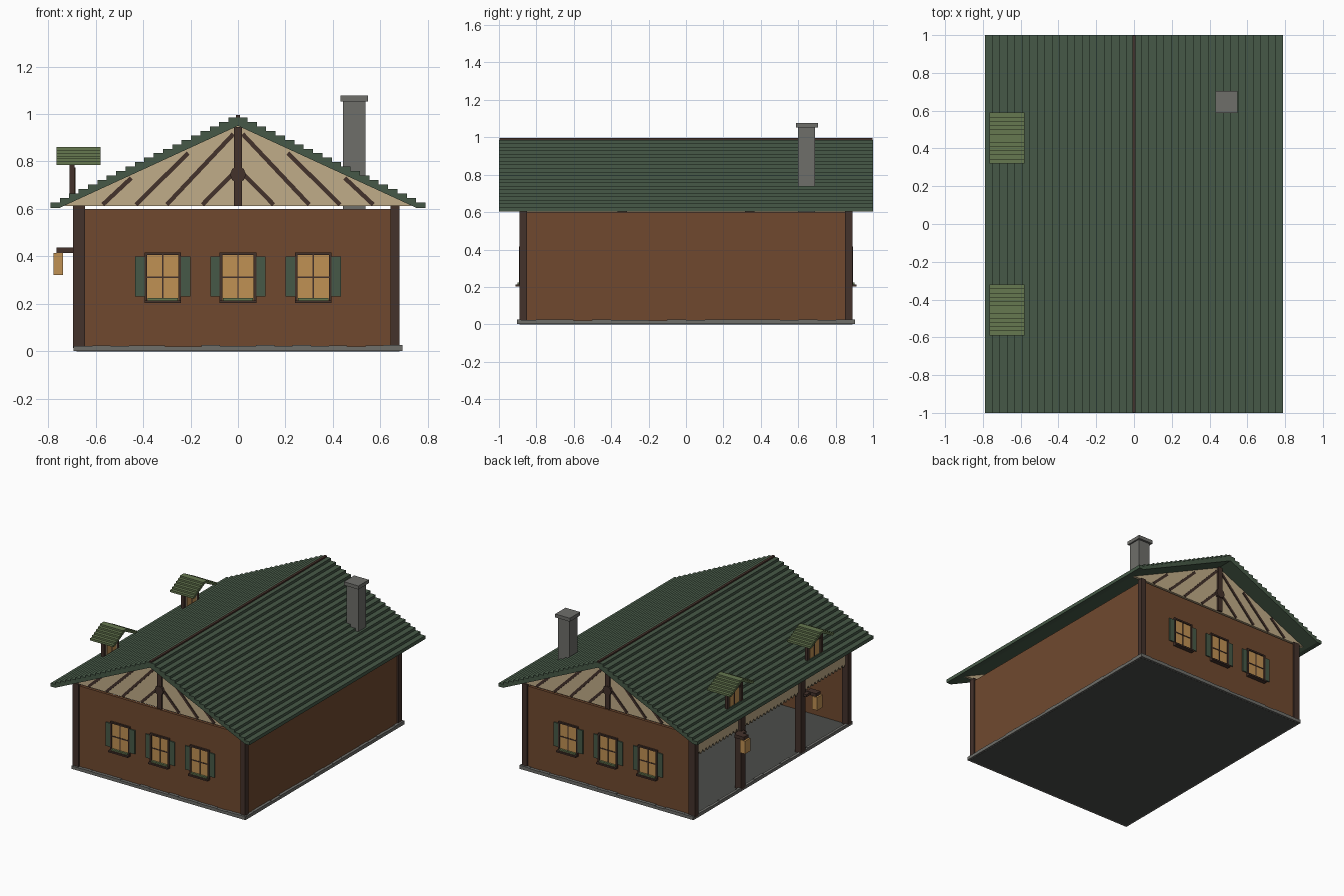
import bpy, bmesh, math, random
from mathutils import Vector

random.seed(3)
cube = bpy.data.objects.get("Cube")
if cube:
    bpy.data.objects.remove(cube, do_unlink=True)


def material(name, rgb):
    lin = [(c / 255 / 12.92) if c < 11 else ((c / 255 + 0.055) / 1.055) ** 2.4 for c in rgb]
    m = bpy.data.materials.new(name)
    m.use_nodes = True
    m.diffuse_color = (*lin, 1)
    m.node_tree.nodes["Principled BSDF"].inputs["Base Color"].default_value = (*lin, 1)
    return m


WALL = material("brown wood", (112, 73, 47))
DARK = material("dark brown timber", (68, 50, 43))
CREAM = material("cream plaster", (192, 172, 136))
ROOF = material("roof green", (70, 89, 71))
OLIVE = material("olive green", (102, 120, 80))
GLASS = material("amber glass", (192, 145, 84))
STONE = material("grey stone", (110, 110, 106))
FLOOR = material("dark grey floor", (76, 77, 74))


def finish(name, bm, mat):
    bmesh.ops.recalc_face_normals(bm, faces=bm.faces)
    me = bpy.data.meshes.new(name)
    bm.to_mesh(me)
    bm.free()
    me.materials.append(mat)
    ob = bpy.data.objects.new(name, me)
    bpy.context.collection.objects.link(ob)
    return ob


def add_box(bm, x0, x1, y0, y1, z0, z1):
    r = bmesh.ops.create_cube(bm, size=1)
    for v in r["verts"]:
        v.co = Vector(((x0 + x1) / 2 + v.co.x * (x1 - x0),
                       (y0 + y1) / 2 + v.co.y * (y1 - y0),
                       (z0 + z1) / 2 + v.co.z * (z1 - z0)))


def boxes(name, mat, *dims):
    bm = bmesh.new()
    for d in dims:
        add_box(bm, *d)
    return finish(name, bm, mat)


def prism(name, mat, pts, a, b, axis="y"):
    """Extrude a closed profile from a to b along an axis; points are (other axis, z)."""
    bm = bmesh.new()
    place = (lambda p, t: (p[0], t, p[1])) if axis == "y" else (lambda p, t: (t, p[0], p[1]))
    lo = [bm.verts.new(place(p, a)) for p in pts]
    hi = [bm.verts.new(place(p, b)) for p in pts]
    n = len(pts)
    bm.faces.new(lo)
    bm.faces.new(hi[::-1])
    for i in range(n):
        bm.faces.new((lo[i], lo[(i + 1) % n], hi[(i + 1) % n], hi[i]))
    return finish(name, bm, mat)


def bar(name, mat, p, q, width, a, b):
    """Flat timber from p to q in the xz plane."""
    p, q = Vector(p), Vector(q)
    d = (q - p).normalized() * width / 2
    n = Vector((-d.y, d.x))
    return prism(name, mat, [p + n, q + n, q - n, p - n], a, b)


# Floor slab and stone plinth
boxes("floor_slab", FLOOR, (-0.68, 0.68, -0.89, 0.89, 0, 0.015))
stones = []
N = 18
for s in (-1, 1):
    for i in range(N):
        h = random.uniform(0.02, 0.027)
        y0, x0 = -0.903 + 1.806 * i / N, -0.69 + 1.38 * i / N
        stones.append((s * 0.672, s * 0.692, y0, y0 + 1.806 / N, 0.001, h))
        stones.append((x0, x0 + 1.38 / N, s * 0.882, s * 0.904, 0.001, h))
boxes("stone_plinth", STONE, *[(min(a, b), max(a, b), min(c, d), max(c, d), e, f)
                               for a, b, c, d, e, f in stones])

# Walls: the -x side stays open
boxes("front_wall", WALL, (-0.66, 0.66, -0.88, -0.86, 0.015, 0.6))
boxes("back_wall", WALL, (-0.66, 0.66, 0.86, 0.88, 0.015, 0.6))
boxes("side_wall", WALL, (0.65, 0.67, -0.87, 0.87, 0.015, 0.6))
boxes("corner_posts", DARK, *[(min(a, b), max(a, b), min(c, d), max(c, d), 0.015, 0.615)
                              for a, b in ((-0.695, -0.645), (0.642, 0.68))
                              for c, d in ((-0.89, -0.85), (0.85, 0.89))])
boxes("open_side_posts", DARK, *[(-0.695, -0.645, y - 0.025, y + 0.025, 0.015, 0.615)
                                 for y in (-0.34, 0.34)])

# Valance with a serrated lower edge above the open side
teeth = 44
edge = [(-0.85 + 1.7 * i / (2 * teeth), 0.43 if i % 2 else 0.455) for i in range(2 * teeth + 1)]
prism("valance", CREAM, edge + [(0.85, 0.64), (-0.85, 0.64)], -0.675, -0.66, "x")

# Stepped roof
STEPS, W, H = 20, 0.0395, 0.0188
top = []
for i in range(STEPS):
    z = 0.985 - i * H
    top += [(i * W, z), ((i + 1) * W, z)]
left = [(-x, z) for x, z in reversed(top)]
prism("roof", ROOF, left[:-1] + top + [(0.79, 0.603), (0.755, 0.603), (0, 0.95), (-0.755, 0.603), (-0.79, 0.603)],
      -1, 1)
boxes("ridge_cap", DARK, (-0.009, 0.009, -0.998, 0.998, 0.97, 0.995))

# Gables with timber framing
for s, side in ((-1, "front"), (1, "back")):
    def span(d0, d1):
        return sorted((s * d0, s * d1))
    prism(side + "_gable", CREAM, [(-0.735, 0.612), (0.735, 0.612), (0, 0.952)], *span(0.86, 0.88))
    a, b = span(0.875, 0.895)
    boxes(side + "_king_post", DARK, (-0.017, 0.017, a, b, 0.612, 0.945))
    prism(side + "_king_post_boss", DARK,
          [(0.034 * math.cos(t * math.pi / 4), 0.745 + 0.034 * math.sin(t * math.pi / 4)) for t in range(8)],
          *span(0.875, 0.9))
    a, b = span(0.875, 0.886)
    for m in (-1, 1):
        for p, q in (((0.02, 0.75), (0.15, 0.618)), ((0.02, 0.915), (0.3, 0.618)),
                     ((0.21, 0.835), (0.43, 0.618)), ((0.45, 0.73), (0.57, 0.618))):
            bar(side + "_brace", DARK, (m * p[0], p[1]), (m * q[0], q[1]), 0.018, a, b)

    # Windows with shutters, sills and planting
    for x in (-0.317, 0, 0.317):
        def part(name, mat, *rects):
            boxes(side + "_window_" + name, mat,
                  *[(x + r[0], x + r[1], *span(r[4], r[5]), r[2], r[3]) for r in rects])
        part("glass", GLASS, (-0.07, 0.07, 0.215, 0.41, 0.878, 0.885))
        part("frame", DARK, (-0.077, -0.066, 0.21, 0.416, 0.878, 0.893),
             (0.066, 0.077, 0.21, 0.416, 0.878, 0.893), (-0.077, 0.077, 0.405, 0.416, 0.878, 0.893),
             (-0.003, 0.003, 0.215, 0.41, 0.88, 0.888), (-0.07, 0.07, 0.308, 0.315, 0.88, 0.888))
        part("sill", DARK, (-0.077, 0.077, 0.203, 0.214, 0.878, 0.912))
        part("planting", OLIVE, (-0.064, 0.064, 0.214, 0.224, 0.884, 0.9))
        part("shutters", ROOF, (-0.116, -0.077, 0.23, 0.4, 0.878, 0.888),
             (0.077, 0.116, 0.23, 0.4, 0.878, 0.888))

# Chimney
boxes("chimney", STONE, (0.443, 0.537, 0.6, 0.69, 0.6, 1.055))
boxes("chimney_cap", STONE, (0.431, 0.547, 0.587, 0.705, 1.052, 1.077))

for s in (-1, 1):
    # Dormer: stepped little roof over a framed panel
    yc = s * 0.455
    n, w, h = 6, 0.0225, 0.012
    half = []
    for i in range(n):
        half += [(i * w, 0.86 - i * h), ((i + 1) * w, 0.86 - i * h)]
    prof = [(-y, z) for y, z in reversed(half)][:-1] + half
    prof += [(0.135, 0.785), (0.118, 0.785), (0, 0.845), (-0.118, 0.785), (-0.135, 0.785)]
    prism("dormer_roof", OLIVE, [(yc + y, z) for y, z in prof], -0.765, -0.58, "x")
    prism("dormer_panel", CREAM, [(yc + y, z) for y, z in
          ((-0.085, 0.64), (0.085, 0.64), (0.085, 0.795), (0, 0.84), (-0.085, 0.795))], -0.7, -0.69, "x")
    boxes("dormer_window", GLASS, (-0.704, -0.686, yc - 0.05, yc + 0.05, 0.665, 0.77))
    boxes("dormer_frame", DARK, *[(-0.71, -0.688, yc + o - 0.011, yc + o + 0.011, 0.64, 0.795)
                                  for o in (-0.075, 0.075)],
          (-0.708, -0.688, yc - 0.08, yc + 0.08, 0.77, 0.782),
          (-0.706, -0.684, yc - 0.004, yc + 0.004, 0.66, 0.775))

    # Hanging lantern on a bracket
    yl = s * 0.41
    boxes("lantern_bracket", DARK, (-0.765, -0.69, yl - 0.025, yl + 0.025, 0.415, 0.438),
          (-0.72, -0.675, min(yl, s * 0.34), max(yl, s * 0.34), 0.418, 0.435))
    boxes("lantern", GLASS, (-0.778, -0.737, yl - 0.03, yl + 0.03, 0.322, 0.415))
